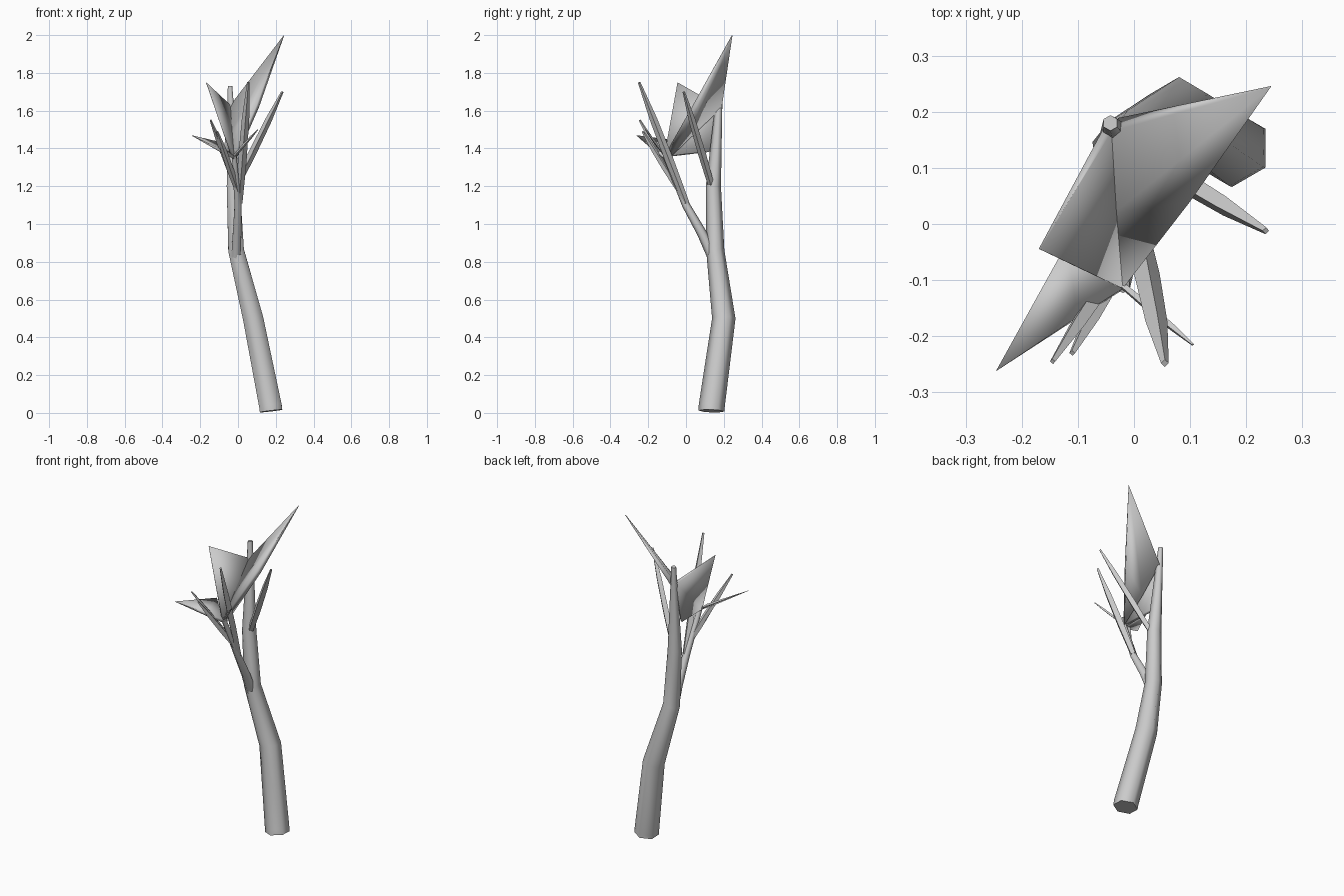
import bpy, bmesh, math
from mathutils import Vector

cube = bpy.data.objects.get("Cube")
if cube:
    bpy.data.objects.remove(cube, do_unlink=True)

bark = bpy.data.materials.new("plain_grey")
bark.use_nodes = True
GREY = (0.6, 0.6, 0.6, 1)
bark.diffuse_color = GREY
bark.node_tree.nodes["Principled BSDF"].inputs["Base Color"].default_value = GREY


def finish(name, bm, smooth_angle):
    bmesh.ops.recalc_face_normals(bm, faces=bm.faces)
    mesh = bpy.data.meshes.new(name)
    bm.to_mesh(mesh)
    bm.free()
    mesh.materials.append(bark)
    obj = bpy.data.objects.new(name, mesh)
    bpy.context.collection.objects.link(obj)
    bpy.ops.object.select_all(action="DESELECT")
    obj.select_set(True)
    bpy.context.view_layer.objects.active = obj
    bpy.ops.object.shade_smooth_by_angle(angle=math.radians(smooth_angle))


def limb(name, path, radii, sides=6, smooth_angle=65):
    """Tapered tube with rings square to the path."""
    bm = bmesh.new()
    pts = [Vector(p) for p in path]
    rings = []
    for i, p in enumerate(pts):
        along = (pts[min(i + 1, len(pts) - 1)] - pts[max(i - 1, 0)]).normalized()
        side = Vector((0, 1, 0)).cross(along).normalized()
        up = along.cross(side)
        ring = []
        for k in range(sides):
            a = math.tau * k / sides
            ring.append(bm.verts.new(p + radii[i] * (up * math.cos(a) + side * math.sin(a))))
        rings.append(ring)
    for low, high in zip(rings, rings[1:]):
        for k in range(sides):
            n = (k + 1) % sides
            bm.faces.new((low[k], low[n], high[n], high[k]))
    bm.faces.new(rings[0])
    bm.faces.new(rings[-1])
    finish(name, bm, smooth_angle)


def leaf(name, outline, faces, depth):
    """Thin solid blade: front sheet, back sheet pushed by depth, softly shaded rim."""
    bm = bmesh.new()
    front = {k: bm.verts.new(co) for k, co in outline.items()}
    back = {k: bm.verts.new(Vector(co) + Vector(depth) * (0.12 if k == "tip" else 1))
            for k, co in outline.items()}
    for f in faces:
        for sheet in (front, back):
            bm.faces.new([sheet[k] for k in f.split()])
    keys = list(outline)
    for a, b in zip(keys, keys[1:] + keys[:1]):
        bm.faces.new((front[a], front[b], back[b], back[a]))
    finish(name, bm, 180)


# Bent main trunk
limb("trunk",
     [(0.175, 0.135, 0.01), (0.172, 0.136, 0.035), (0.08, 0.2, 0.5),
      (-0.01, 0.155, 0.86), (-0.025, 0.145, 1.2), (-0.042, 0.18, 1.73)],
     [0.069, 0.069, 0.062, 0.048, 0.04, 0.014])

# Forked front branch
limb("front_branch",
     [(-0.01, 0.14, 0.83), (-0.005, 0.085, 0.95), (0, 0, 1.1), (-0.02, -0.11, 1.36)],
     [0.029, 0.026, 0.021, 0.014])

# Twigs: start, end, thickest radius
twigs = {
    "left_twig": ((-0.01, 0.135, 1.2), (0.235, -0.012, 1.7), 0.021),
    "front_tall_twig": ((0.005, 0, 1.11), (0.055, -0.248, 1.75), 0.023),
    "front_outer_twig": ((0, -0.03, 1.18), (-0.145, -0.245, 1.55), 0.017),
    "front_inner_twig": ((0, -0.03, 1.17), (-0.11, -0.23, 1.49), 0.018),
    "thin_twig": ((-0.02, -0.11, 1.36), (0.105, -0.215, 1.5), 0.008),
}
for name, (start, end, r) in twigs.items():
    a, b = Vector(start), Vector(end)
    limb(name, [a, a.lerp(b, 0.35), a.lerp(b, 0.7), b],
         [r * 0.8, r, r * 0.85, r * 0.3], sides=4, smooth_angle=30)

# Broad leaves sharing one stem point
stem = (-0.02, -0.115, 1.36)
crown = (-0.04, 0.165, 1.63)

leaf("tall_leaf",
     {"stem": stem, "edge": (0.1, 0.04, 1.635), "tip": (0.243, 0.243, 2.0),
      "crown": crown, "mid": (-0.035, 0.02, 1.49)},
     ["stem edge mid", "mid edge tip crown"],
     (0.012, 0.024, -0.015))

leaf("right_leaf",
     {"stem": stem, "low": (-0.06, 0.14, 1.39), "crown": crown,
      "tip": (-0.168, -0.045, 1.75)},
     ["stem low crown", "stem crown tip"],
     (-0.014, 0.006, -0.006))

leaf("low_leaf",
     {"stem": stem, "mid": (-0.1, -0.165, 1.4), "tip": (-0.246, -0.262, 1.47),
      "edge": (-0.12, -0.035, 1.44)},
     ["stem mid edge", "mid tip edge"],
     (0.004, 0, -0.018))
